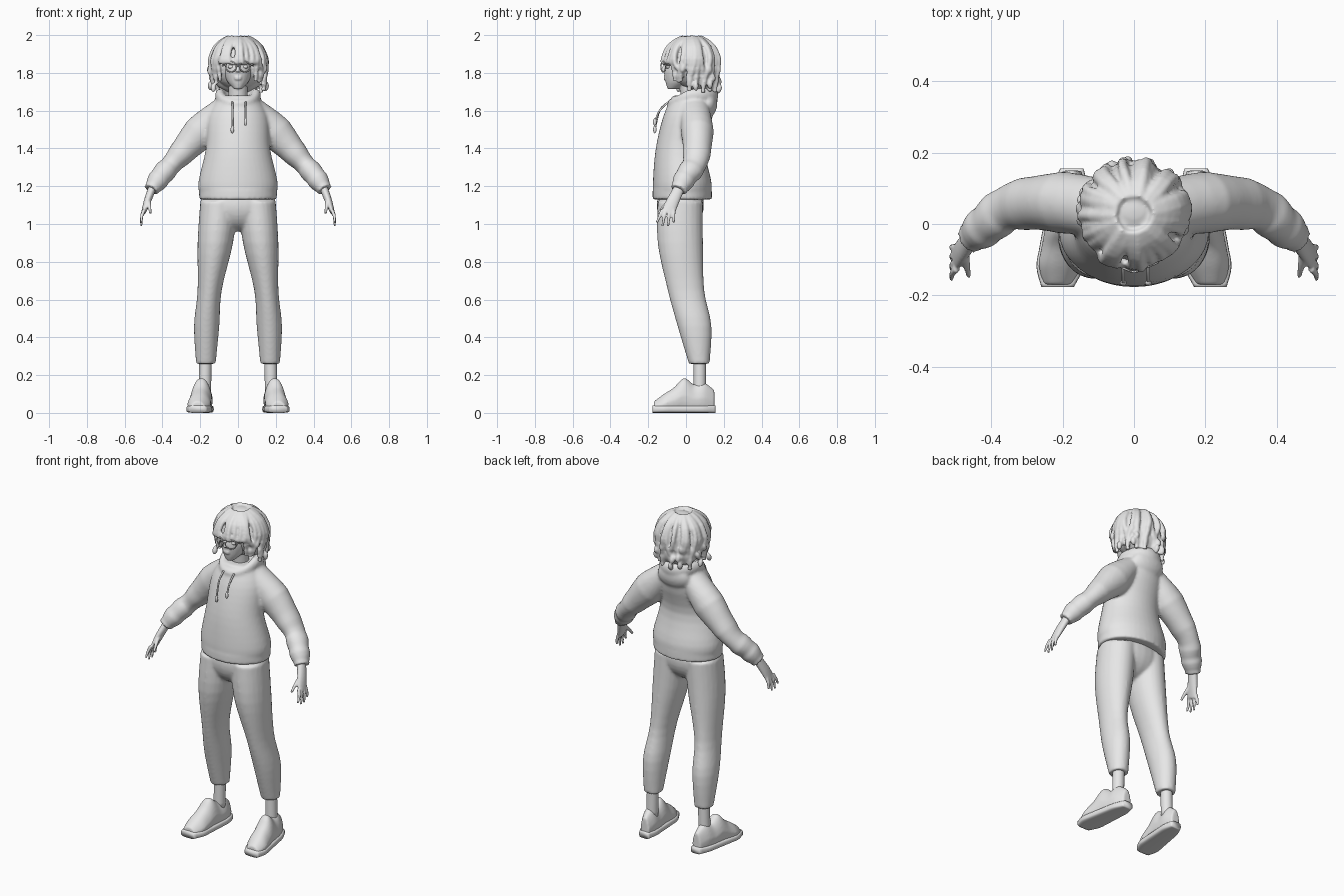
import bpy, bmesh, random
from math import sin, cos, pi, copysign
from mathutils import Vector, Matrix

random.seed(4)
if "Cube" in bpy.data.objects:
    bpy.data.objects.remove(bpy.data.objects["Cube"])

GREY = (.8, .8, .8, 1)
material = bpy.data.materials.new("light grey")
material.use_nodes = True
material.diffuse_color = GREY
material.node_tree.nodes["Principled BSDF"].inputs["Base Color"].default_value = GREY

X, Y, Z = Matrix.Identity(3)
BOTH_SIDES = (1, -1)


def spline(points, steps):
    """Catmull-Rom interpolation through vectors of any length."""
    points = [Vector(point) for point in points]
    padded = points[:1] + points + points[-1:]
    result = []
    for before, start, end, after in zip(padded, padded[1:], padded[2:], padded[3:]):
        for step in range(steps):
            t = step / steps
            slope_start, slope_end = (end - before) / 2, (after - start) / 2
            ease = t * t * (3 - 2 * t)
            result.append(start.lerp(end, ease) + slope_start * t * (1 - t) ** 2
                          - slope_end * t * t * (1 - t))
    return result + points[-1:]


def loft(bm, rings, ref=Y, axis=None, sides=24, steps=4, power=1, taper=0, ripple=0, mirror=1):
    """Skin rings of (x, y, z, width, depth); axis fixes the plane of every section."""
    rings = spline(rings, steps)
    ref, loops = Vector(ref), []
    for i, ring in enumerate(rings):
        ahead, behind = rings[min(i + 1, len(rings) - 1)], rings[max(i - 1, 0)]
        tangent = Vector(axis) if axis else (ahead - behind).to_3d()
        side = tangent.cross(ref).normalized()
        up = side.cross(tangent).normalized()
        swell = 1 + ripple * sin(i * 2) * i / len(rings)
        loop = []
        for k in range(sides):
            angle = 2 * pi * k / sides
            u, v = (copysign(abs(w) ** power, w) * swell for w in (cos(angle), sin(angle)))
            u *= 1 - taper * max(v, 0)
            place = ring.to_3d() + side * u * ring[3] + up * v * ring[4]
            place.x *= mirror
            loop.append(bm.verts.new(place))
        loops.append(loop)
    for low, high in zip(loops, loops[1:]):
        for k in range(sides):
            bm.faces.new((low[k - 1], low[k], high[k], high[k - 1]))
    bm.faces.new(loops[0])
    bm.faces.new(loops[-1])


def tube(bm, path, radius, tip=1, **options):
    """Round tube whose radius shrinks to radius * tip at its end."""
    last = len(path) - 1
    sizes = [radius * (1 + (tip - 1) * i / last) for i in range(len(path))]
    loft(bm, [(*point, size, size) for point, size in zip(path, sizes)], **{"sides": 10, **options})


def ball(bm, centre, radii, tilt=0):
    place = Matrix.Translation(centre) @ Matrix.Rotation(tilt, 4, 'X') @ Matrix.Diagonal((*radii, 1))
    bmesh.ops.create_uvsphere(bm, u_segments=24, v_segments=16, radius=1, matrix=place)


def finish(name, bm, voxel=0, mirror=False):
    """Make the object; a voxel size fuses overlapping volumes into one soft skin."""
    bmesh.ops.recalc_face_normals(bm, faces=bm.faces)
    for face in bm.faces:
        face.smooth = True
    mesh = bpy.data.meshes.new(name)
    bm.to_mesh(mesh)
    bm.free()
    mesh.materials.append(material)
    part = bpy.data.objects.new(name, mesh)
    bpy.context.collection.objects.link(part)
    if voxel:
        fuse = part.modifiers.new("Fuse", 'REMESH')
        fuse.mode, fuse.voxel_size, fuse.use_smooth_shade = 'VOXEL', voxel, True
        soften = part.modifiers.new("Soften", 'SMOOTH')
        soften.factor, soften.iterations = .5, 4
    if mirror:
        part.modifiers.new("Mirror", 'MIRROR')


# Hoodie: torso, hem band, gathered sleeves, hood roll and hood pouch
bm = bmesh.new()
loft(bm, [(0, -.02, 1.15, .2, .15), (0, -.02, 1.22, .21, .155), (0, -.03, 1.4, .17, .13),
          (0, .01, 1.57, .16, .13), (0, .03, 1.68, .1, .1)], axis=Z, sides=40)
loft(bm, [(0, -.02, z, .206, .157) for z in (1.13, 1.18)], axis=Z, sides=40)
for side in BOTH_SIDES:
    loft(bm, [(.07, .04, 1.62, .06, .08), (.2, .06, 1.485, .09, .085), (.34, .05, 1.33, .057, .067),
              (.41, 0, 1.25, .058, .06), (.46, -.04, 1.18, .04, .045)], ripple=.09, mirror=side)
collar = []
for k in range(33):
    angle = pi * k / 16
    back = (1 - cos(angle)) / 2
    collar.append((.095 * sin(angle), .025 - .11 * cos(angle), 1.635 + .045 * min(1, back * 2),
                   .016 + .02 * back, .022 + .024 * back))
loft(bm, collar, ref=Z, steps=1)
ball(bm, (0, .115, 1.63), (.105, .05, .075), -.2)
finish("hoodie", bm, .009)

# Drawstrings with knotted ends
bm = bmesh.new()
for x, low in ((-.03, 1.5), (.04, 1.54)):
    end = (x, -.165, low)
    tube(bm, [(x, -.095, 1.645), (x, -.14, 1.6), end], .005)
    ball(bm, end, (.009, .009, .02))
finish("drawstrings", bm)

# Trousers: rounded seat and two tapering legs
bm = bmesh.new()
ball(bm, (0, -.03, 1.1), (.2, .125, .14))
for side in BOTH_SIDES:
    loft(bm, [(.1, -.03, 1.12, .1, .12), (.12, -.03, .9, .094, .12), (.15, 0, .65, .064, .097),
              (.166, .045, .46, .067, .09), (.17, .07, .26, .052, .055)], axis=Z, mirror=side)
finish("trousers", bm, .009)

# Ankles
bm = bmesh.new()
tube(bm, [(.172, .073, .3), (.176, .073, .1)], .033, sides=20)
finish("ankles", bm, mirror=True)

# Shoes: upper lofted from heel to toe at even spacing, with a flat sole beneath
upper, sole = [], []
heights = (.12, .16, .15, .185, .135, .1, .06)
for i, height in enumerate(heights):
    t = i / (len(heights) - 1)
    width = (.044 + .022 * t) * (1 - .4 * (2 * t - 1) ** 6)
    x, y = .174 + .04 * t, .15 - .32 * t
    upper.append((x, y, height / 2, width, height / 2))
    sole.append((x, y * 1.04, .02, width + .006, .02))
bm = bmesh.new()
loft(bm, upper, ref=Z, axis=Y, power=.75, taper=.35)
finish("shoe_uppers", bm, .007, mirror=True)
bm = bmesh.new()
loft(bm, sole, ref=Z, axis=Y, power=.5)
finish("shoe_soles", bm, mirror=True)

# Hands: palm, four spread fingers and a thumb
bm = bmesh.new()
loft(bm, [(.45, -.03, 1.2, .022, .028), (.48, -.07, 1.12, .019, .034), (.5, -.095, 1.06, .012, .036)])
for finger in range(4):
    base, tip = .02 * finger - .125, .03 * finger - .155
    low = .985 + .01 * (finger - 1.5) ** 2
    tube(bm, [(.497, base, 1.075), (.51, (base + tip) / 2, 1.04), (.512, tip, low)], .011, .6)
tube(bm, [(.475, -.07, 1.13), (.47, -.11, 1.1), (.463, -.148, 1.055)], .014, .5)
finish("hands", bm, .005, mirror=True)

# Head: skull and jaw, neck, nose, lips, brows and ears
bm = bmesh.new()
loft(bm, [(0, -.07, 1.715, .022, .028), (0, -.037, 1.76, .06, .073), (0, -.015, 1.83, .078, .1),
          (0, .01, 1.92, .07, .088), (0, .02, 1.96, .04, .05)], axis=Z)
tube(bm, [(0, .03, 1.6), (0, .01, 1.78)], .05, axis=Z, sides=24)
tube(bm, [(0, -.108, 1.845), (0, -.118, 1.825), (0, -.122, 1.805)], .008, 1.6)
for z in (1.768, 1.778):
    ball(bm, (0, -.11, z), (.02, .009, .006))
for side in BOTH_SIDES:
    ball(bm, (side * .036, -.1, 1.857), (.024, .01, .005))
    ball(bm, (side * .078, -.01, 1.82), (.01, .02, .03))
finish("head", bm, .005)

# Eyes and round glasses with bridge and temples
bm = bmesh.new()
ball(bm, (.035, -.093, 1.832), (.019, .014, .011))
finish("eyes", bm, mirror=True)
bm = bmesh.new()
angles = [pi * k / 12 for k in range(25)]
tube(bm, [(.037 + .028 * cos(a), .012 * cos(a) - .121, 1.832 + .028 * sin(a)) for a in angles], .003, steps=1)
tube(bm, [(0, -.135, 1.838), (.01, -.132, 1.836)], .003, ref=Z)
tube(bm, [(.065, -.11, 1.838), (.08, -.07, 1.838), (.08, 0, 1.83)], .003, ref=Z)
finish("glasses", bm, mirror=True)

# Hair: full cap and nape, then rope-like locks falling from the crown
bm = bmesh.new()
ball(bm, (0, .04, 1.85), (.14, .125, .14))
ball(bm, (0, .08, 1.78), (.13, .09, .09))
lock_count = 38
for lock in range(lock_count):
    angle = 2 * pi * (lock + random.uniform(-.25, .25)) / lock_count - pi
    if abs(angle) < .75:
        end = random.uniform(1.86, 1.89)
    elif abs(angle) < 1.2:
        end = random.uniform(1.74, 1.78)
    else:
        end = random.uniform(1.69, 1.76)
    reach, twist = random.uniform(.138, .152), random.uniform(-.15, .15)
    path = []
    for k in range(9):
        t = k / 8
        polar = min(1, .2 + t * 1.6) * pi / 2
        fall = max(0, 2 * t - 1)
        turn = angle + twist * sin(5 * t)
        out = reach * sin(polar) * (1 - .1 * fall)
        path.append((out * sin(turn), .027 - out * cos(turn), 1.85 + .14 * cos(polar) + (end - 1.85) * fall))
    tube(bm, path, random.uniform(.014, .019), .7, ref=(cos(angle), sin(angle), 0), steps=2, ripple=.2)
# Loose curled ends
for curl in range(16):
    angle = random.uniform(.9, 2 * pi - .9)
    ball(bm, (.15 * sin(angle), .035 - .14 * cos(angle), random.uniform(1.71, 1.84)),
         (.015, .015, .026), random.uniform(-.5, .5))
finish("hair", bm, .006)
